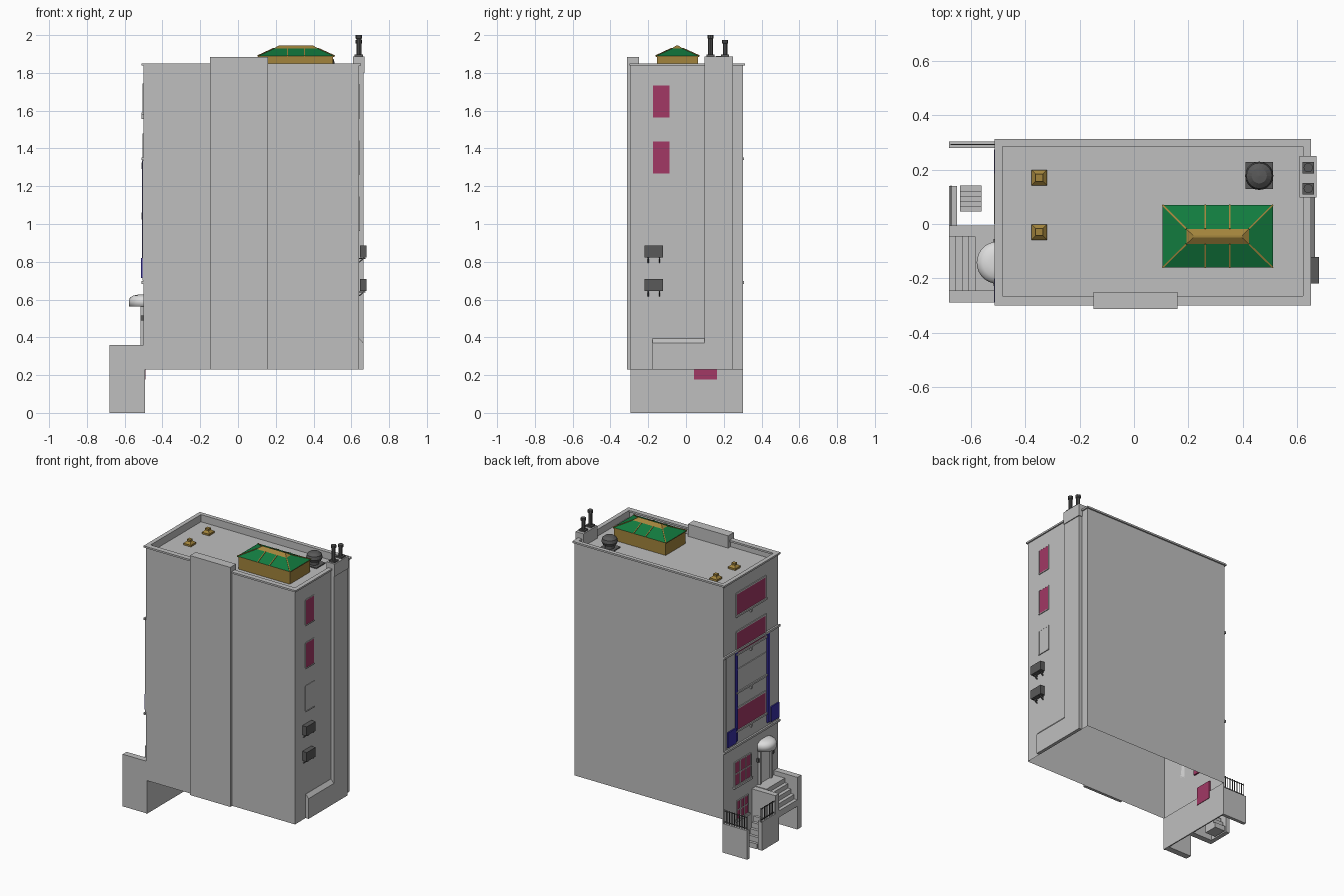
import bpy, bmesh, math
from mathutils import Vector

cube = bpy.data.objects.get("Cube")
if cube:
    bpy.data.objects.remove(cube, do_unlink=True)


def material(name, r, g, b):
    m = bpy.data.materials.new(name)
    m.use_nodes = True
    m.diffuse_color = (r, g, b, 1)
    m.node_tree.nodes["Principled BSDF"].inputs["Base Color"].default_value = (r, g, b, 1)
    return m


STONE = material("pale grey wall", .52, .52, .52)
WHITE = material("off white canopy", .72, .72, .72)
GLASS = material("magenta glass", .36, .04, .13)
GOLD = material("old gold", .36, .23, .045)
GREEN = material("green roof", .006, .2, .05)
BLUE = material("deep blue trim", .04, .03, .38)
IRON = material("dark iron", .1, .1, .1)


def finish(bm, name, mat, smooth=False):
    bmesh.ops.recalc_face_normals(bm, faces=bm.faces)
    me = bpy.data.meshes.new(name)
    bm.to_mesh(me)
    bm.free()
    me.materials.append(mat)
    ob = bpy.data.objects.new(name, me)
    bpy.context.collection.objects.link(ob)
    for p in me.polygons:
        p.use_smooth = smooth
    return ob


def frustum(name, mat, low, z0, high, z1):
    """Solid between two rectangles (x0, x1, y0, y1)."""
    bm = bmesh.new()
    rings = []
    for (x0, x1, y0, y1), z in ((low, z0), (high, z1)):
        rings.append([bm.verts.new((x, y, z)) for x, y in ((x0, y0), (x1, y0), (x1, y1), (x0, y1))])
    bm.faces.new(rings[0][::-1])
    bm.faces.new(rings[1])
    for i in range(4):
        j = (i + 1) % 4
        bm.faces.new((rings[0][i], rings[0][j], rings[1][j], rings[1][i]))
    return finish(bm, name, mat)


def box(name, mat, x0, x1, y0, y1, z0, z1):
    return frustum(name, mat, (x0, x1, y0, y1), z0, (x0, x1, y0, y1), z1)


def lathe(name, mat, cx, cy, profile, turn=math.tau, start=0, steps=16, smooth=False):
    bm = bmesh.new()
    pts = [bm.verts.new((cx + r * math.cos(start), cy + r * math.sin(start), z)) for r, z in profile]
    edges = [bm.edges.new(e) for e in zip(pts, pts[1:])]
    bmesh.ops.spin(bm, geom=pts + edges, cent=(cx, cy, 0), axis=(0, 0, 1), angle=turn, steps=steps)
    bmesh.ops.remove_doubles(bm, verts=bm.verts, dist=.0002)
    return finish(bm, name, mat, smooth)


def bars(name, mat, segments, width):
    """Square bars between pairs of points, in one object."""
    bm = bmesh.new()
    for a, b in segments:
        a, b = Vector(a), Vector(b)
        d = b - a
        mtx = d.to_track_quat('Z', 'Y').to_matrix().to_4x4()
        mtx.translation = (a + b) / 2
        made = bmesh.ops.create_cube(bm, size=1)["verts"]
        for v in made:
            v.co = mtx @ Vector((v.co.x * width, v.co.y * width, v.co.z * d.length))
    return finish(bm, name, mat)


# Main shell, open below, with a sunken roof
X0, X1, Y0, Y1, BASE, ROOF, TOP = -.5, .641, -.293, .303, .23, 1.8, 1.845
shell = box("main_walls", STONE, X0, X1, Y0, Y1, BASE, TOP)
bm = bmesh.new()
bm.from_mesh(shell.data)
bm.faces.ensure_lookup_table()
top = max(bm.faces, key=lambda f: f.calc_center_median().z)
bottom = min(bm.faces, key=lambda f: f.calc_center_median().z)
bmesh.ops.delete(bm, geom=[bottom], context='FACES_ONLY')
bmesh.ops.inset_region(bm, faces=[top], thickness=.024)
ring = list(top.verts)
inner = bmesh.ops.extrude_discrete_faces(bm, faces=[top])["faces"][0]
for v in inner.verts:
    v.co.z = ROOF
bm.to_mesh(shell.data)
bm.free()

# Coping around the roof
for i, (a, b, c, d) in enumerate(((-.512, -.483, -.3, .313), (.62, .65, -.3, .313),
                                  (-.512, .65, -.3, -.264), (-.512, .65, .285, .313))):
    box(f"coping_{i}", STONE, a, b, c, d, 1.838, 1.85)

# Front pilaster with raised parapet
box("front_pilaster", STONE, -.148, .16, -.313, Y0, BASE, 1.885)
box("pilaster_parapet", STONE, -.148, .16, -.313, -.25, ROOF, 1.885)

# Chimney stack, plinth and pots
box("chimney_stack", STONE, X1, .664, .098, .245, BASE, TOP)
box("chimney_cap", STONE, .608, .67, .098, .25, ROOF, 1.887)
frustum("plinth_foot", STONE, (X1, .664, -.177, .098), BASE, (X1, .664, -.177, .098), .37)
frustum("plinth_slope", STONE, (X1, .664, -.177, .098), .37, (X1, X1 + .001, -.177, .098), .395)
for y, top_z in ((.13, 2.0), (.207, 1.975)):
    box("pot_base", IRON, .618, .662, y - .021, y + .021, 1.887, 1.897)
    lathe("chimney_pot", IRON, .64, y, [(0, 1.89), (.013, 1.89), (.013, top_z - .02), (.017, top_z - .018),
                                        (.017, top_z), (0, top_z)], steps=10)

# Side windows with sills, and cooling units
for i, z in enumerate((1.565, 1.268, .97)):
    box("side_window", STONE if i == 2 else GLASS, X1, X1 + .002, -.177, -.087, z, z + .17)
    box("side_sill", STONE, X1, X1 + .006, -.18, -.084, z - .006, z)
    bars("side_window_frame", STONE, [((X1, y, z), (X1, y, z + .17)) for y in (-.179, -.085)]
         + [((X1, -.18, z + .172), (X1, -.084, z + .172))], .006)
for z in (.644, .822):
    box("cooling_unit", IRON, X1 + .004, .679, -.219, -.121, z, z + .064)
    bars("unit_bracket", IRON, [s for y in (-.2, -.14) for s in
         (((X1, y, z - .004), (.676, y, z - .004)), ((X1, y, z - .025), (.67, y, z)))], .006)

# Rooftop lantern with ribs
SX0, SX1, SY0, SY1 = .105, .51, -.16, .07
RX0, RX1, RY0, RY1 = .192, .422, -.074, -.018
box("lantern_base", GOLD, SX0 + .006, SX1 - .006, SY0 + .006, SY1 - .006, ROOF, 1.886)
box("lantern_eave", GOLD, SX0, SX1, SY0, SY1, 1.884, 1.89)
frustum("lantern_roof", GREEN, (SX0, SX1, SY0, SY1), 1.89, (RX0, RX1, RY0, RY1), 1.93)
frustum("lantern_ridge", GOLD, (RX0, RX1, RY0, RY1), 1.93, (RX0 + .025, RX1 - .025, -.05, -.042), 1.946)
ribs = [((a, c, 1.89), (b, d, 1.93)) for a, b in ((SX0, RX0), (SX1, RX1)) for c, d in ((SY0, RY0), (SY1, RY1))]
ribs += [((x, c, 1.89), (x, d, 1.93)) for x in (.262, .352) for c, d in ((SY0, RY0), (SY1, RY1))]
bars("lantern_ribs", GOLD, ribs, .006)

# Small roof vents and round ventilator
for y in (-.03, .17):
    x = -.348
    box("vent_base", GOLD, x - .028, x + .028, y - .028, y + .028, ROOF, 1.812)
    frustum("vent_hood", GOLD, (x - .028, x + .028, y - .028, y + .028), 1.812,
            (x - .012, x + .012, y - .012, y + .012), 1.826)
    box("vent_cap", GOLD, x - .013, x + .013, y - .013, y + .013, 1.826, 1.838)
box("ventilator_base", IRON, .41, .51, .128, .228, ROOF, 1.806)
lathe("ventilator_ball", IRON, .46, .177, [(.03, 1.8), (.03, 1.825), (.044, 1.832), (.052, 1.85),
                                          (.047, 1.872), (.028, 1.887), (0, 1.89)], steps=20)

# Street facade: upper windows, sills and keystones
for i, z in enumerate((1.59, 1.325, 1.06, .795)):
    box("street_window", STONE if i == 2 else GLASS, X0 - .004, X0, -.15, .165, z, z + .145)
    box("street_sill", STONE, X0 - .012, X0, -.16, .175, z - .012, z)
    box("sill_block", STONE, X0 - .01, X0, 0, .015, z - .035, z - .012)
    bars("street_window_frame", STONE, [((X0, y, z), (X0, y, z + .145)) for y in (-.153, .168)]
         + [((X0, -.155, z + .148), (X0, .17, z + .148))], .011)
for z in (.69, 1.345):
    box("string_course", STONE, X0 - .012, X0, -.3, .308, z - .007, z + .007)
for y in (-.19, .16):
    box("blue_strip", BLUE, X0 - .009, X0, y, y + .024, .72, 1.337)
for y in (-.288, .185):
    box("blue_panel", BLUE, X0 - .014, X0 - .005, y, y + .088, .715, .82)
    box("panel_back", STONE, X0 - .005, X0, y - .004, y + .092, .7, 1.337)

# Ground floor window, basement wall and window
box("basement_wall", STONE, X0, X0 + .008, Y0, Y1, 0, BASE)
for name, y0, y1, z0, z1 in (("ground_window", .01, .19, .415, .58), ("basement_window", .042, .165, .178, .305)):
    box(name, GLASS, X0 - .004, X0 + .011, y0, y1, z0, z1)
    box(name + "_sill", STONE, X0 - .014, X0, y0 - .01, y1 + .01, z0 - .014, z0)
    grid = [((X0 - .005, y0 + (y1 - y0) * t, z0), (X0 - .005, y0 + (y1 - y0) * t, z1)) for t in (0, .33, .67, 1)]
    grid += [((X0 - .005, y0, z), (X0 - .005, y1, z)) for z in (z0, (z0 + z1) / 2, z1)]
    bars(name + "_bars", STONE, grid, .006)

# Entrance door, canopy and lamps
DY = -.142
box("door", WHITE, X0 - .004, X0, DY - .05, DY + .05, .33, .56)
for y in (-.068, .052):
    box("door_column", STONE, X0 - .016, X0, DY + y, DY + y + .016, .33, .562)
lathe("door_canopy", WHITE, X0, DY, [(0, .562), (.078, .562), (.078, .595), (.072, .61), (.055, .621), (.03, .626),
                                    (0, .627)], math.pi, math.pi / 2, 14, True)
for y in (-.08, .08):
    box("door_lamp", IRON, X0 - .016, X0, DY + y - .006, DY + y + .006, .49, .515)

# Stoop: side walls and five steps down to the street
XS = -.68
box("outer_side_wall", STONE, XS, X0, -.288, -.245, 0, .36)
frustum("middle_wall", STONE, (XS, X0, -.045, -.005), 0, (XS, X0, -.045, -.005), .325)
for i in range(5):
    box("stoop_step", STONE, XS + .024 * i, X0, -.245, -.045, .16, .205 + .031 * i)

# Basement area: walls, inner steps, floor and railings
box("area_side_wall", STONE, XS, X0, .28, Y1, 0, .2)
box("area_front_wall", STONE, XS, XS + .03, -.005, .14, 0, .2)
for i in range(5):
    box("area_step", STONE, -.64, -.56, .045, .065 + .019 * i, 0, .18 - .036 * i)
rails, RZ = [], .285
runs = (((XS + .008, .292), (X0, .292), 9), ((XS + .008, .14), (XS + .008, -.005), 8))
for (ax, ay), (bx, by), n in runs:
    for z in (.21, RZ):
        rails.append(((ax, ay, z), (bx, by, z)))
    for k in range(n + 1):
        t = k / n
        px, py = ax + (bx - ax) * t, ay + (by - ay) * t
        rails.append(((px, py, .195), (px, py, RZ + .008)))
bars("railings", IRON, rails, .004)
